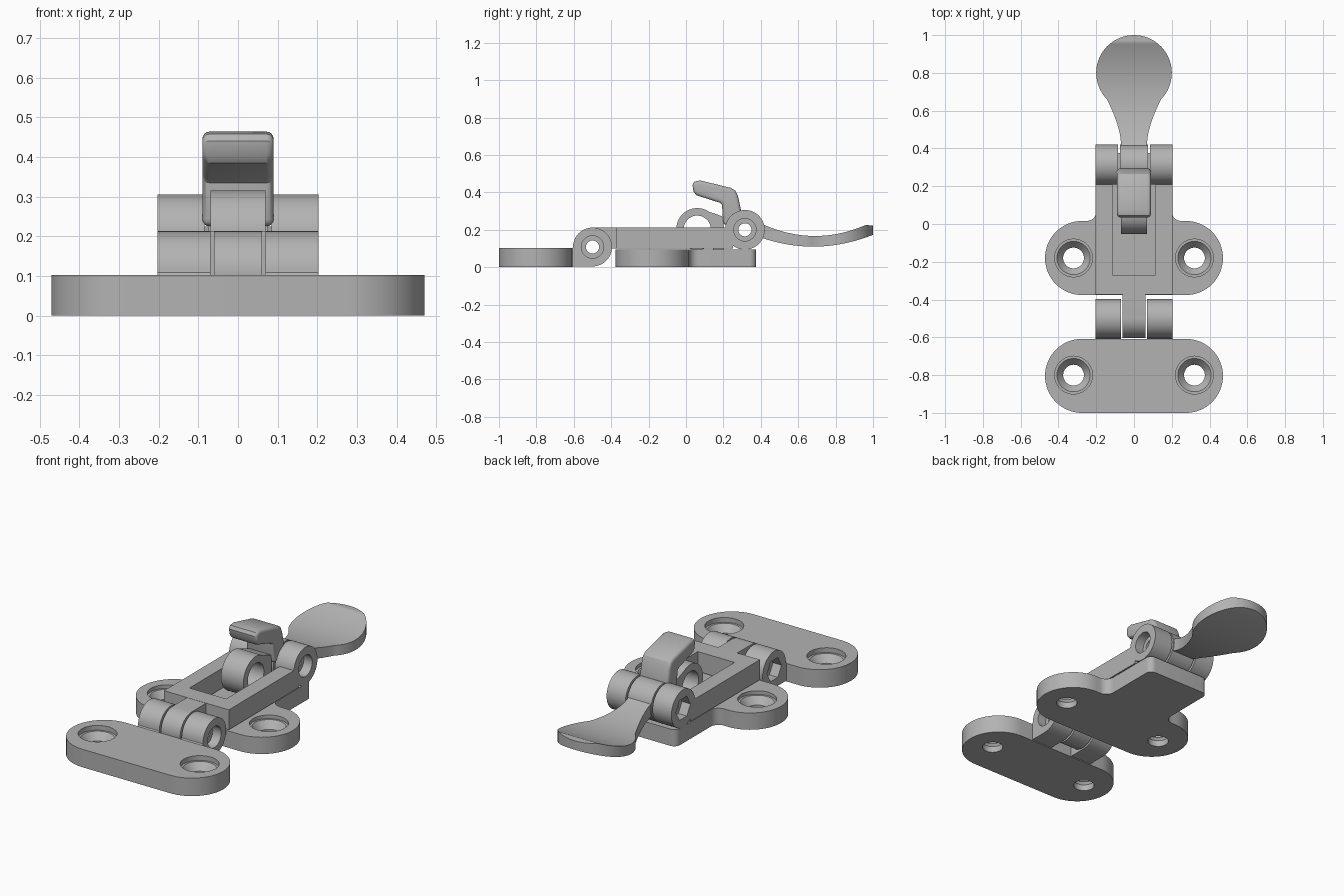
import bpy, bmesh, math

if "Cube" in bpy.data.objects:
    bpy.data.objects.remove(bpy.data.objects["Cube"])

GREY = (0.45, 0.45, 0.45, 1)
metal = bpy.data.materials.new("grey metal")
metal.use_nodes = True
metal.diffuse_color = GREY
metal.node_tree.nodes["Principled BSDF"].inputs["Base Color"].default_value = GREY


def arc(cu, cv, r, a, b, n=16):
    """Points on an arc from angle a to b in degrees."""
    return [(cu + r * math.cos(math.radians(a + (b - a) * i / n)),
             cv + r * math.sin(math.radians(a + (b - a) * i / n))) for i in range(n + 1)]


def circle(cu, cv, r, n=48):
    return arc(cu, cv, r, 0, 360, n)[:-1]


def loft(name, rings):
    """Closed solid skinned through rings of equal point count."""
    bm = bmesh.new()
    loops = [[bm.verts.new(p) for p in ring] for ring in rings]
    n = len(loops[0])
    for a, b in zip(loops, loops[1:]):
        for i in range(n):
            j = (i + 1) % n
            bm.faces.new((a[i], a[j], b[j], b[i]))
    bm.faces.new(loops[0][::-1])
    bm.faces.new(loops[-1])
    bmesh.ops.recalc_face_normals(bm, faces=bm.faces)
    mesh = bpy.data.meshes.new(name)
    bm.to_mesh(mesh)
    bm.free()
    mesh.materials.append(metal)
    obj = bpy.data.objects.new(name, mesh)
    bpy.context.collection.objects.link(obj)
    return obj


def plan(name, pts, z0, z1):
    return loft(name, [[(x, y, z) for x, y in pts] for z in (z0, z1)])


def side(name, pts, x0, x1):
    return loft(name, [[(x, y, z) for y, z in pts] for x in (x0, x1)])


def apply(obj, mod):
    bpy.context.view_layer.objects.active = obj
    bpy.ops.object.modifier_apply(modifier=mod.name)


def cut(obj, cutters):
    for c in cutters:
        mod = obj.modifiers.new("cut", "BOOLEAN")
        mod.operation, mod.solver, mod.object = "DIFFERENCE", "EXACT", c
        apply(obj, mod)
        bpy.data.objects.remove(c)


def mirrored(half):
    return half + [(-x, y) for x, y in reversed(half)]


def screw_holes(y):
    steps = ((0.055, -0.05), (0.055, 0.035), (0.088, 0.075), (0.1, 0.075), (0.1, 0.15))
    return [loft("cutter", [[(px, py, z) for px, py in circle(x, y, r)] for r, z in steps])
            for x in (-0.32, 0.32)]


def bolt_hole(y, z):
    """Through hole with a round recess on +x and a hexagonal one on -x."""
    return [side("cutter", circle(y, z, 0.035, 32), -0.3, 0.3),
            side("cutter", circle(y, z, 0.06), 0.15, 0.3),
            side("cutter", circle(y, z, 0.065, 6), -0.3, -0.15)]


HINGE = (-0.5, 0.108)
PIVOT = (0.315, 0.2)
parts = []

# Hinge plate with two outer knuckles
plate = plan("hinge_plate", mirrored(arc(0.275, -0.804, 0.196, -90, 90, 32)), 0, 0.102)
cut(plate, screw_holes(-0.8))
parts.append(plate)
for label, x0, x1 in (("left", 0.07, 0.203), ("right", -0.203, -0.07)):
    profile = arc(*HINGE, 0.104, -90, 180, 36) + [(-0.612, 0.1), (-0.612, 0.004)]
    knuckle = side(label + "_hinge_knuckle", profile, x0, x1)
    cut(knuckle, bolt_hole(*HINGE))
    parts.append(knuckle)

# Middle knuckle joined to the swinging frame
profile = arc(*HINGE, 0.104, 90, 355, 36) + [(-0.37, 0.1), (-0.37, 0.212)]
tongue = side("frame_hinge_tongue", profile, -0.06, 0.06)
cut(tongue, bolt_hole(*HINGE))
parts.append(tongue)

# Forked swinging frame
fork = [(0.203, -0.372), (0.203, 0.25), (0.115, 0.25), (0.115, -0.27)]
parts.append(plan("swing_frame", mirrored(fork), 0.1, 0.213))
for label, x0, x1 in (("left", 0.085, 0.203), ("right", -0.203, -0.085)):
    eye = side(label + "_pivot_eye", circle(*PIVOT, 0.106), x0, x1)
    cut(eye, bolt_hole(*PIVOT))
    parts.append(eye)

# Strike plate with rounded wings and a tail
outline = (arc(0.275, -0.18, 0.196, -90, 90, 32) + arc(0.25, 0.066, 0.05, 270, 180, 10)
           + arc(0.165, 0.34, 0.035, 0, 90, 8))
base = plan("strike_plate", mirrored(outline), 0, 0.095)
cut(base, screw_holes(-0.18))
parts.append(base)

# Locking eye standing on the strike plate
eye = side("locking_eye", circle(0.06, 0.204, 0.112), -0.07, 0.07)
cut(eye, [side("cutter", circle(0.06, 0.204, 0.072), -0.2, 0.2)])
parts.append(eye)
support = [(0.145, 0.09), (0.145, 0.275), (0.12, 0.298), (0.2, 0.27), (0.2, 0.09)]
parts.append(side("locking_eye_support", support, -0.07, 0.07))

# Hook rising in front of the pivot
hook_profile = [(0.04, 0.405), (0.035, 0.44), (0.045, 0.458), (0.075, 0.464), (0.24, 0.424),
                (0.265, 0.408), (0.278, 0.38), (0.295, 0.3), (0.295, 0.225), (0.2, 0.225),
                (0.192, 0.335), (0.18, 0.345), (0.055, 0.385)]
hook = side("hook", hook_profile, -0.09, 0.09)
mod = hook.modifiers.new("soft edges", "BEVEL")
mod.width, mod.segments, mod.limit_method, mod.angle_limit = 0.018, 4, "ANGLE", 1.0
apply(hook, mod)
parts.append(hook)

# Lever hub and curved paddle handle
hub = side("lever_hub", circle(*PIVOT, 0.105), -0.075, 0.075)
cut(hub, [side("cutter", circle(*PIVOT, 0.035, 32), -0.3, 0.3)])
parts.append(hub)
stations = [(0.07 + 0.073 * max(0, (y - 0.44) / 0.22) ** 1.5, y)
            for y in (0.38 + 0.02 * i for i in range(14))]
stations += arc(0, 0.8, 0.2, -44, 89, 32)
rings = []
for w, y in stations:
    top = 0.167 + 0.8 * (y - 0.69) ** 2 - 0.5 * max(0, y - 0.96)
    low = 0.11 + 0.62 * (y - 0.68) ** 2
    rings.append([(-w, y, low), (w, y, low), (w, y, top), (-w, y, top)])
parts.append(loft("paddle_handle", rings))

# Smooth the curved faces and keep the edges sharp
bpy.ops.object.select_all(action="DESELECT")
for obj in parts:
    obj.select_set(True)
bpy.context.view_layer.objects.active = parts[0]
bpy.ops.object.shade_smooth_by_angle(angle=math.radians(30))
